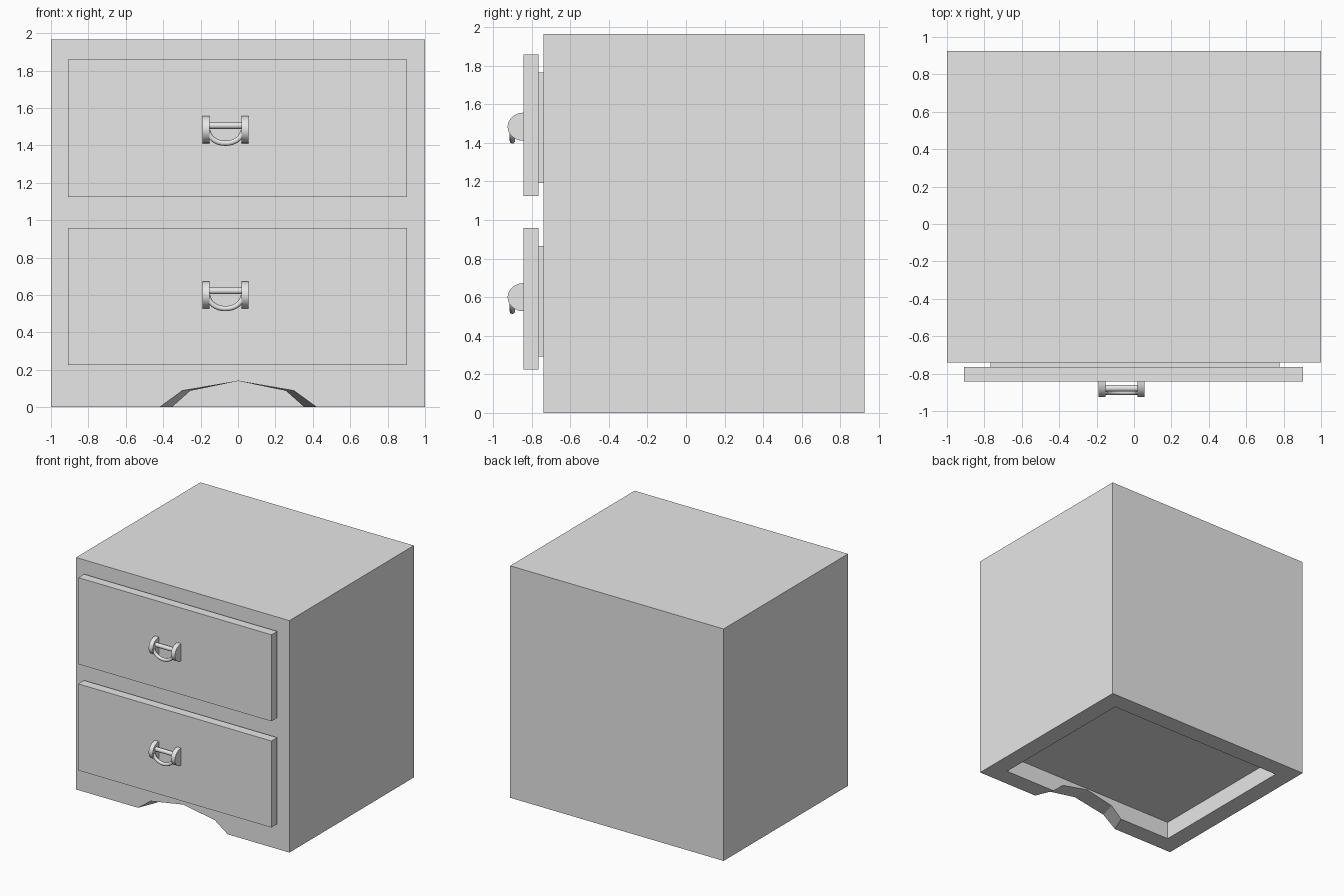
import bpy
import bmesh
import math
from mathutils import Matrix, Vector

default = bpy.data.objects.get("Cube")
if default:
    bpy.data.objects.remove(default, do_unlink=True)

grey = bpy.data.materials.new("light_grey")
grey.use_nodes = True
grey.diffuse_color = (0.8, 0.8, 0.8, 1)
grey.node_tree.nodes["Principled BSDF"].inputs["Base Color"].default_value = (0.8, 0.8, 0.8, 1)


def finish(name, bm, smooth=False):
    bmesh.ops.recalc_face_normals(bm, faces=bm.faces)
    mesh = bpy.data.meshes.new(name)
    bm.to_mesh(mesh)
    bm.free()
    mesh.materials.append(grey)
    obj = bpy.data.objects.new(name, mesh)
    bpy.context.collection.objects.link(obj)
    if smooth:
        bpy.ops.object.select_all(action="DESELECT")
        bpy.context.view_layer.objects.active = obj
        obj.select_set(True)
        bpy.ops.object.shade_smooth_by_angle(angle=math.radians(40))
    return obj


def box(name, low, high):
    low, high = Vector(low), Vector(high)
    bm = bmesh.new()
    place = Matrix.Translation((low + high) / 2) @ Matrix.Diagonal((*(high - low), 1))
    bmesh.ops.create_cube(bm, size=1, matrix=place)
    return finish(name, bm)


def loft(name, rings, smooth=False, closed=True):
    """Skin a list of rings of points and cap both ends."""
    bm = bmesh.new()
    loops = [[bm.verts.new(p) for p in ring] for ring in rings]
    n = len(loops[0])
    for a, b in zip(loops, loops[1:]):
        for i in range(n):
            j = (i + 1) % n
            bm.faces.new((a[i], a[j], b[j], b[i]))
    bm.faces.new(loops[0])
    bm.faces.new(loops[-1])
    return finish(name, bm, smooth)


def cut(target, cutter):
    cutter.hide_render = True
    mod = target.modifiers.new("cut", "BOOLEAN")
    mod.operation = "DIFFERENCE"
    mod.solver = "EXACT"
    mod.object = cutter
    bpy.context.view_layer.objects.active = target
    bpy.ops.object.modifier_apply(modifier=mod.name)
    bpy.data.objects.remove(cutter, do_unlink=True)


# Cabinet with a recessed underside and a splayed arch in the front rim
FRONT, BACK = -0.74, 0.925
RIM = 0.155
cabinet = box("cabinet", (-1, FRONT, 0), (1, BACK, 1.965))
cut(cabinet, box("recess_cutter", (-1 + RIM, FRONT + RIM, -0.1), (1 - RIM, BACK - RIM, 0.15)))


def arch(y, foot, shoulder):
    half = [(foot, -0.05), (foot, 0), (shoulder, 0.088)]
    outline = half + [(0, 0.14)] + [(-x, z) for x, z in reversed(half)]
    return [(x, y, z) for x, z in outline]


# ends run past the rim, keeping the splay at the rim faces
cut(cabinet, loft("arch_cutter", [arch(FRONT - 0.01, 0.424, 0.303),
                                  arch(FRONT + RIM + 0.01, 0.351, 0.252)]))

# Drawers: wide front panel and the narrower box behind it
PANEL = -0.842
for level, z in (("lower", 0), ("upper", 0.9)):
    box(level + "_drawer_front", (-0.908, PANEL, 0.225 + z), (0.903, -0.765, 0.958 + z))
    box(level + "_drawer_box", (-0.767, -0.766, 0.292 + z), (0.777, -0.70, 0.865 + z))

# Handles: two rounded cheeks, a pin between them and a hanging pull
MID = -0.067
for level, z in (("lower", 0.6), ("upper", 1.484)):
    for side, sign in (("right", -1), ("left", 1)):
        rings = []
        for x in (MID + sign * 0.085, MID + sign * 0.123):
            angles = [math.pi * i / 16 for i in range(17)]
            rings.append([(x, PANEL - 0.083 * math.sin(a), z + 0.073 * math.cos(a))
                          for a in angles])
        loft(f"{level}_handle_{side}_cheek", rings, smooth=True)

    pin = [[(x, -0.878 + 0.018 * math.cos(a), z + 0.022 + 0.018 * math.sin(a))
            for a in (math.tau * i / 16 for i in range(16))]
           for x in (MID - 0.09, MID + 0.09)]
    loft(level + "_handle_pin", pin, smooth=True)

    pull = []
    for i in range(17):
        t = math.pi * i / 16
        direction = Vector((-math.cos(t), 0, -math.sin(t)))
        centre = Vector((MID - 0.092 * math.cos(t), -0.9, z - 0.004 - 0.069 * math.sin(t)))
        pull.append([centre + 0.014 * (direction * math.cos(a) + Vector((0, math.sin(a), 0)))
                     for a in (math.tau * k / 12 for k in range(12))])
    loft(level + "_handle_pull", pull, smooth=True)
